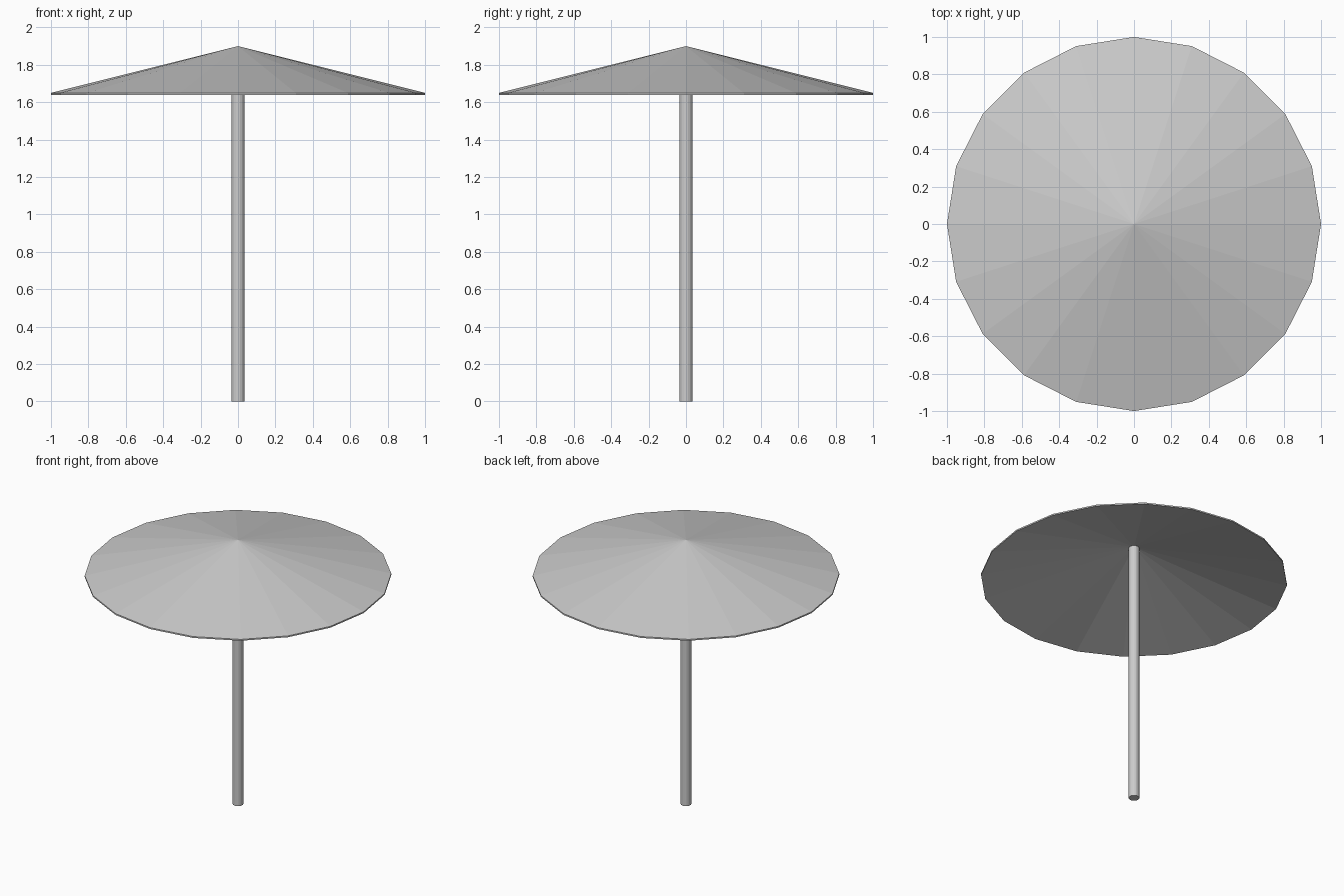
import bpy, bmesh, math

if "Cube" in bpy.data.objects:
    bpy.data.objects.remove(bpy.data.objects["Cube"])

SIDES = 20


def lathe(name, profile):
    """Revolve an (r, z) profile around z with flat facets; r = 0 makes a pole point."""
    bm = bmesh.new()
    rings = []
    for r, z in profile:
        if r == 0:
            rings.append([bm.verts.new((0, 0, z))] * SIDES)
        else:
            rings.append([bm.verts.new((r * math.cos(2 * math.pi * i / SIDES),
                                        r * math.sin(2 * math.pi * i / SIDES), z))
                          for i in range(SIDES)])
    for a, b in zip(rings, rings[1:]):
        for i in range(SIDES):
            j = (i + 1) % SIDES
            bm.faces.new(dict.fromkeys((a[i], a[j], b[j], b[i])))
    bmesh.ops.recalc_face_normals(bm, faces=bm.faces)
    mesh = bpy.data.meshes.new(name)
    bm.to_mesh(mesh)
    bm.free()
    obj = bpy.data.objects.new(name, mesh)
    bpy.context.collection.objects.link(obj)
    return obj


# Thin conical canopy: underside, short vertical rim, top
lathe("canopy", [(0, 1.89), (1, 1.64), (1, 1.65), (0, 1.90)])

# Straight pole reaching the underside of the canopy
lathe("pole", [(0, 0), (0.035, 0), (0.035, 1.885), (0, 1.885)])
